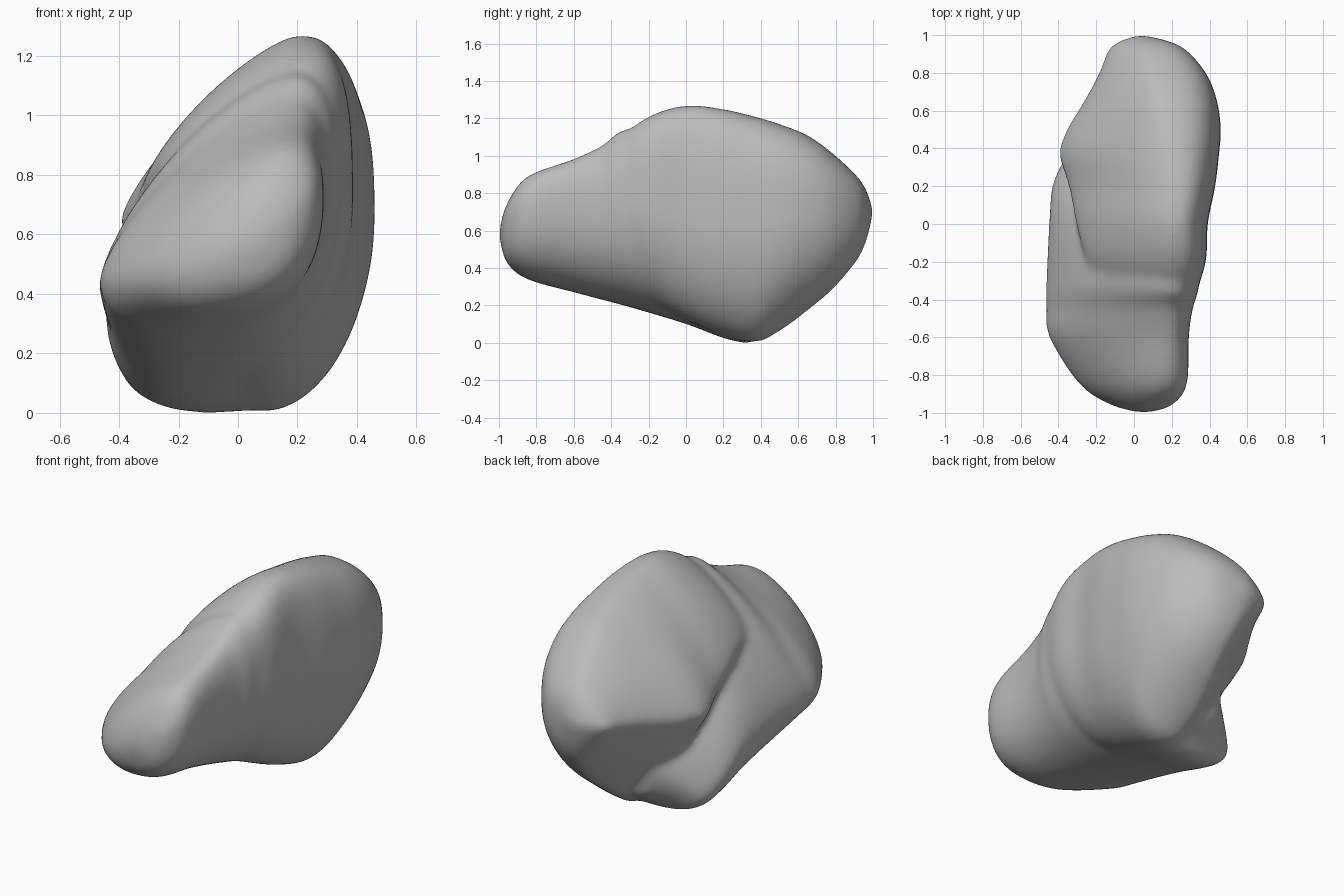
import bpy, bmesh, math
from mathutils import Vector

if "Cube" in bpy.data.objects:
    bpy.data.objects.remove(bpy.data.objects["Cube"], do_unlink=True)

AROUND = 64
STEPS = 8

# Each station: y, left (x, z), top (x, z), right (x, z), bottom (x, z)
MAIN_MASS = [
    (-.6, -.1, .7, .15, .88, .2, .74, .05, .55),
    (-.4, -.16, .78, .18, 1.06, .31, .78, .05, .4),
    (-.2, -.25, .83, .2, 1.21, .38, .75, .04, .23),
    (0, -.31, .78, .2, 1.27, .39, .68, .05, .12),
    (.2, -.35, .7, .2, 1.25, .43, .66, .07, .04),
    (.37, -.4, .64, .18, 1.21, .45, .66, .07, 0),
    (.5, -.36, .64, .16, 1.17, .46, .66, .04, .06),
    (.65, -.27, .66, .13, 1.11, .44, .68, .05, .17),
    (.8, -.19, .68, .1, 1, .38, .69, .08, .3),
    (.94, -.13, .69, .06, .86, .25, .7, .07, .48),
    (1, 0, .7, .03, .72, .06, .7, .03, .68),
]
FRONT_LOBE = [
    (-1, .03, .58, .05, .6, .07, .59, .05, .57),
    (-.96, -.12, .52, .08, .74, .2, .66, 0, .43),
    (-.85, -.29, .47, .15, .89, .28, .72, -.08, .34),
    (-.6, -.45, .45, .18, .985, .29, .74, -.15, .27),
    (-.45, -.465, .44, .18, 1.055, .31, .75, -.17, .23),
    (-.3, -.465, .43, .18, 1.14, .345, .76, -.18, .19),
    (0, -.45, .39, 0, .97, .3, .5, -.18, .1),
    (.2, -.435, .27, -.05, .75, .31, .33, -.12, .025),
    (.34, -.37, .14, -.08, .6, .3, .2, -.1, 0),
    (.43, -.27, .22, -.06, .54, .25, .3, -.02, .05),
    (.53, -.15, .3, -.04, .45, .12, .32, 0, .12),
]


def blend(stations):
    """Smoothly fill in the stations along the length."""
    rows = []
    for i in range(len(stations) - 1):
        quad = [stations[min(max(i + k, 0), len(stations) - 1)] for k in (-1, 0, 1, 2)]
        for s in range(STEPS):
            t = s / STEPS
            rows.append([b + t / 2 * (c - a + t * (2 * a - 5 * b + 4 * c - d
                         + t * (3 * (b - c) + d - a))) for a, b, c, d in zip(*quad)])
    rows.append(list(stations[-1]))
    return rows


def section(row, powers):
    """Closed outline of four superellipse quarters between the extremes."""
    y, lx, lz, tx, tz, rx, rz, bx, bz = row
    quarters = [(tx, rz, rx, tz), (tx, lz, lx, tz), (bx, lz, lx, bz), (bx, rz, rx, bz)]
    points = []
    for q, (cx, cz, ex, ez) in enumerate(quarters):
        for k in range(AROUND // 4):
            f = k / (AROUND // 4) * math.pi / 2
            f = f if q % 2 == 0 else math.pi / 2 - f
            n = 2 / powers[q]
            points.append(Vector((cx + (ex - cx) * max(math.cos(f), 0) ** n, y,
                                  cz + (ez - cz) * max(math.sin(f), 0) ** n)))
    return points


def loft(bm, stations, powers):
    rings = [[bm.verts.new(p) for p in section(r, powers)] for r in blend(stations)]
    for a, b in zip(rings, rings[1:]):
        for i in range(AROUND):
            j = (i + 1) % AROUND
            bm.faces.new((a[i], a[j], b[j], b[i]))
    bm.faces.new(rings[0][::-1])
    bm.faces.new(rings[-1])


# Overhanging main mass and tilted front lobe, fused into one boulder
bm = bmesh.new()
loft(bm, MAIN_MASS, (2.9, 1.32, 1.1, 2.05))
loft(bm, FRONT_LOBE, (2.3, 1.43, 2.1, 2.4))
bmesh.ops.recalc_face_normals(bm, faces=bm.faces[:])
mesh = bpy.data.meshes.new("boulder")
bm.to_mesh(mesh)
bm.free()
boulder = bpy.data.objects.new("boulder", mesh)
bpy.context.collection.objects.link(boulder)

fuse = boulder.modifiers.new("fuse", 'REMESH')
fuse.mode = 'VOXEL'
fuse.voxel_size = .015
fuse.use_smooth_shade = True
soften = boulder.modifiers.new("soften", 'SMOOTH')
soften.factor = .5
soften.iterations = 35

# Plain stone colour
stone = bpy.data.materials.new("stone grey")
stone.use_nodes = True
grey = (.5, .5, .5, 1)
stone.diffuse_color = grey
stone.node_tree.nodes["Principled BSDF"].inputs["Base Color"].default_value = grey
mesh.materials.append(stone)
